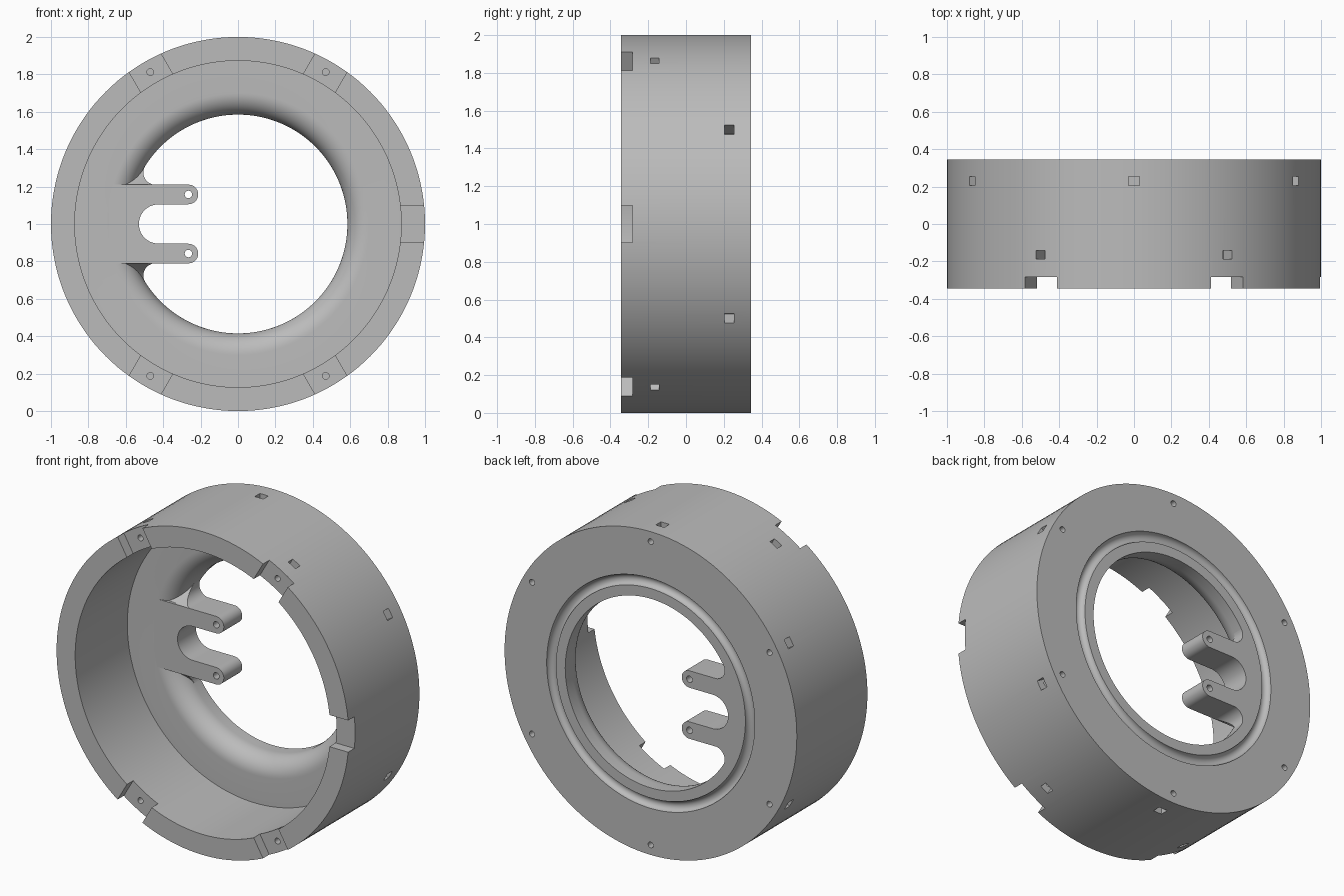
import bpy, bmesh
from math import sin, cos, pi, radians
from mathutils import Matrix, Vector

if "Cube" in bpy.data.objects:
    bpy.data.objects.remove(bpy.data.objects["Cube"])

grey = bpy.data.materials.new("plain grey")
grey.use_nodes = True
COLOUR = (0.5, 0.5, 0.5, 1)
grey.diffuse_color = COLOUR
grey.node_tree.nodes["Principled BSDF"].inputs["Base Color"].default_value = COLOUR

HALF = 0.345      # half depth of the housing
FLOOR = 0.165     # front side of the back plate
BORE = 0.585      # radius of the central opening
ROUND = 0.115     # rounding of the opening's front edge


def arc(cx, cz, r, start, end, n):
    steps = [radians(start + (end - start) * i / n) for i in range(n + 1)]
    return [(cx + r * cos(a), cz + r * sin(a)) for a in steps]


def make(name, bm):
    bmesh.ops.recalc_face_normals(bm, faces=bm.faces[:])
    mesh = bpy.data.meshes.new(name)
    bm.to_mesh(mesh)
    bm.free()
    mesh.materials.append(grey)
    ob = bpy.data.objects.new(name, mesh)
    bpy.context.collection.objects.link(ob)
    return ob


def loft(name, front, back, fan=False):
    """Solid between two matching loops; fan splits the caps from the first point."""
    bm = bmesh.new()
    loops = [[bm.verts.new(p) for p in pts] for pts in (front, back)]
    n = len(front)
    for loop in loops:
        if fan:
            for i in range(1, n - 1):
                bm.faces.new((loop[0], loop[i], loop[i + 1]))
        else:
            bm.faces.new(loop)
    f, b = loops
    for i in range(n):
        j = (i + 1) % n
        bm.faces.new((f[i], f[j], b[j], b[i]))
    return make(name, bm)


def cut(ob, cutter):
    cutter.hide_render = True
    mod = ob.modifiers.new("cut", 'BOOLEAN')
    mod.operation = 'DIFFERENCE'
    mod.solver = 'EXACT'
    mod.object = cutter
    bpy.context.view_layer.objects.active = ob
    bpy.ops.object.modifier_apply(modifier=mod.name)
    bpy.data.objects.remove(cutter)


def add_box(bm, angle, radius, y, size):
    """Box whose local x axis points outward at the given angle."""
    m = (Matrix.Translation((0, 0, 1)) @ Matrix.Rotation(-radians(angle), 4, 'Y')
         @ Matrix.Translation((radius, y, 0)) @ Matrix.Diagonal((*size, 1)))
    bmesh.ops.create_cube(bm, size=1, matrix=m)


def add_pin(bm, x, z, y, length, r):
    m = Matrix.Translation((x, y, z)) @ Matrix.Rotation(pi / 2, 4, 'X')
    bmesh.ops.create_cone(bm, cap_ends=True, segments=24, radius1=r, radius2=r,
                          depth=length, matrix=m)


# Housing: one turned profile of wall, back plate, rounded opening and groove
profile = [(1, -HALF), (0.873, -HALF), (0.873, FLOOR)]
profile += arc(BORE + ROUND, FLOOR + ROUND, ROUND, 270, 180, 12)
profile += [(BORE, HALF)]
profile += arc(0.68, HALF, 0.032, 180, 360, 12)
profile += [(1, HALF)]
bm = bmesh.new()
ring = [bm.verts.new((r, y, 1)) for r, y in profile]
edges = [bm.edges.new((ring[i], ring[(i + 1) % len(ring)])) for i in range(len(ring))]
bmesh.ops.spin(bm, geom=ring + edges, cent=(0, 0, 1), axis=(0, 1, 0),
               angle=2 * pi, steps=144, use_merge=True)
bmesh.ops.remove_doubles(bm, verts=bm.verts[:], dist=1e-5)
housing = make("housing", bm)

# Rim notches and square side pockets
screws_front = (60, 120, 240, 300)
screws_back = range(30, 390, 60)
bm = bmesh.new()
for a in (0, *screws_front):
    add_box(bm, a, 0.95, -HALF, (0.3, 0.122, 0.196))
for a in screws_front:
    add_box(bm, a, 0.97, -0.165, (0.13, 0.045, 0.058))
for a in screws_back:
    add_box(bm, a, 0.97, 0.23, (0.13, 0.05, 0.058))
cut(housing, make("pocket_cutter", bm))

# Screw holes in the notches and the back
bm = bmesh.new()
for group, y in ((screws_front, -0.24), (screws_back, 0.29)):
    for a in group:
        add_pin(bm, 0.938 * cos(radians(a)), 1 + 0.938 * sin(radians(a)), y, 0.19, 0.018)
cut(housing, make("screw_cutter", bm))

# Twin arms with the round slot between them
tip = arc(-0.265, 0.158, 0.0525, 90, -90, 16)
slot = arc(-0.425, 0, 0.105, 90, 270, 24)
lower = [(x, -z) for x, z in reversed(tip)]
middle = tip + slot + lower


def arm_loop(x, y):
    pts = [(x, 0.2105)] + middle + [(x, -0.2105)]
    return [(px, y, 1 + pz) for px, pz in pts]


arms = loft("twin_arms", arm_loop(-0.69, FLOOR), arm_loop(-0.59, HALF))
bm = bmesh.new()
for s in (1, -1):
    add_pin(bm, -0.265, 1 + s * 0.158, 0.25, 0.4, 0.02)
cut(arms, make("arm_hole_cutter", bm))

# Curved webs blending the arms into the opening
parts = [housing, arms]
curve = arc(-0.441, 0.275, 0.065, -90, -212, 16)
for side, s in (("upper", 1), ("lower", -1)):
    front = [(-0.63, FLOOR + 0.005, 1 + s * 0.2)]
    back = [(-0.6, HALF, 1 + s * 0.2)]
    for i, (x, z) in enumerate(curve):
        t = i / 16
        ease = t * t * (3 - 2 * t)
        front.append((x, FLOOR + ROUND * ease, 1 + s * z))
        back.append((x, HALF, 1 + s * z))
    parts.append(loft(side + "_web", front, back, fan=True))

# Smooth round surfaces, crisp edges
bpy.ops.object.select_all(action='DESELECT')
for ob in parts:
    ob.select_set(True)
bpy.context.view_layer.objects.active = housing
bpy.ops.object.shade_smooth_by_angle(angle=radians(30))
